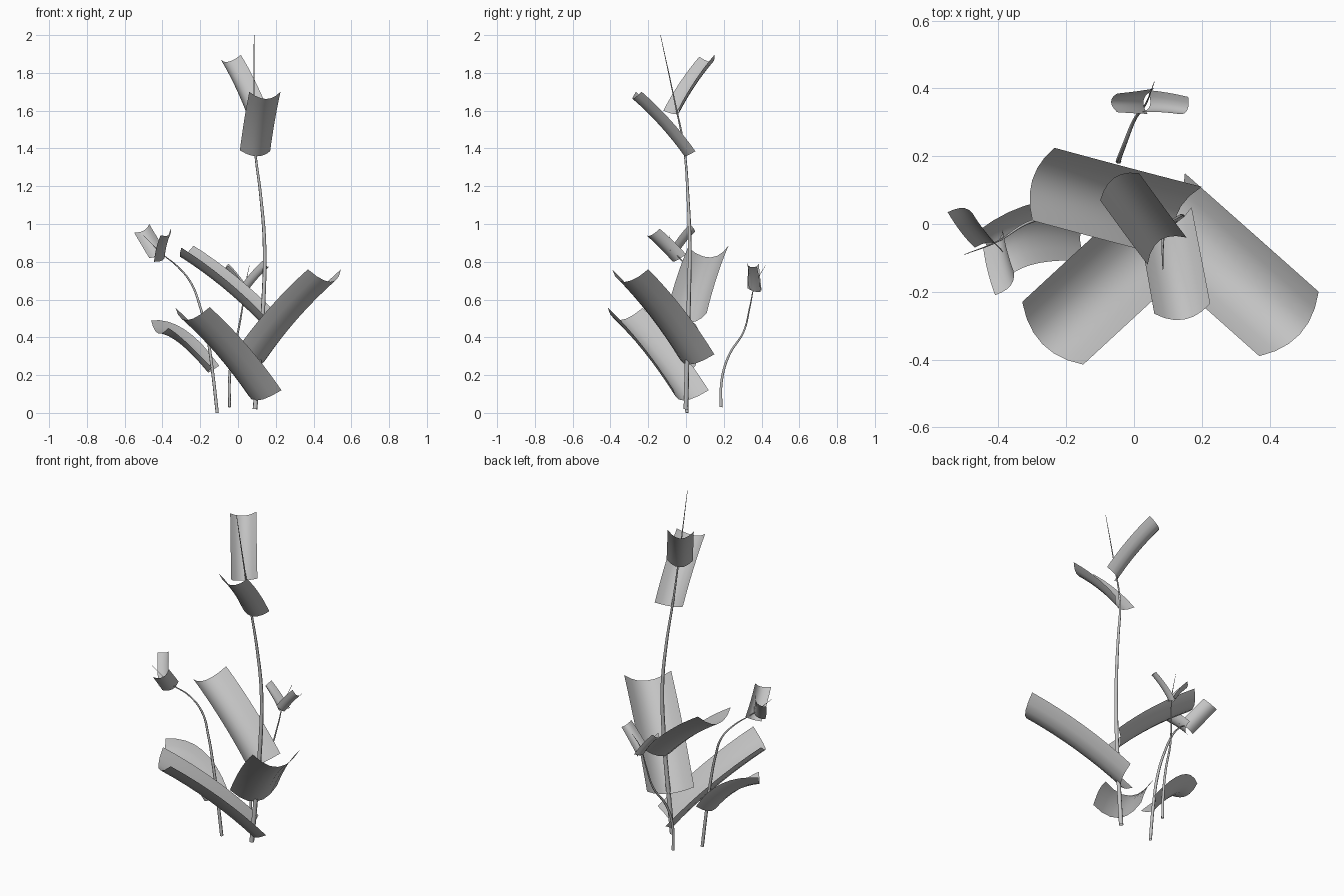
import bpy, bmesh
from mathutils import Vector as V

if "Cube" in bpy.data.objects:
    bpy.data.objects.remove(bpy.data.objects["Cube"])

grey = bpy.data.materials.new("plain_grey")
grey.diffuse_color = (0.55, 0.55, 0.55, 1)
grey.use_nodes = True
grey.node_tree.nodes["Principled BSDF"].inputs["Base Color"].default_value = grey.diffuse_color


def stem(name, pts, r0):
    """Tapering tube through the points, thinning to the tip."""
    cu = bpy.data.curves.new(name, "CURVE")
    cu.dimensions = "3D"
    cu.bevel_depth, cu.bevel_resolution, cu.resolution_u = r0, 1, 6
    sp = cu.splines.new("BEZIER")
    sp.bezier_points.add(len(pts) - 1)
    for i, (bp, p) in enumerate(zip(sp.bezier_points, pts)):
        bp.co = p
        bp.handle_left_type = bp.handle_right_type = "AUTO"
        bp.radius = 1 - 0.9 * (i / (len(pts) - 1)) ** 1.5
    ob = bpy.data.objects.new(name, cu)
    cu.materials.append(grey)
    bpy.context.collection.objects.link(ob)


def leaf(name, rows, depth, bend=0.03, nu=6, nv=8):
    """Trough-shaped sheet; rows are (left, right) edge points from base to tip."""
    rows = [(V(a), V(b)) for a, b in rows]
    if len(rows) == 2:                       # gentle upward arch halfway
        (a, b), (c, d) = rows
        ax = (c + d - a - b) / 2
        up = ax.cross(b - a).normalized()
        up *= -1 if up.z < 0 else 1
        rows.insert(1, tuple((p + q) / 2 + up * bend * ax.length for p, q in ((a, c), (b, d))))

    def edge(k, t):                          # quadratic through the three rows
        p, m, q = (r[k] for r in rows)
        return p * (1 - t) * (1 - 2 * t) + m * 4 * t * (1 - t) + q * t * (2 * t - 1)

    bm = bmesh.new()
    grid = []
    for j in range(nv + 1):
        t = j / nv
        l, r = edge(0, t), edge(1, t)
        ax = edge(0, t + .01) + edge(1, t + .01) - edge(0, t - .01) - edge(1, t - .01)
        down = ax.cross(r - l).normalized()
        down *= -1 if down.z > 0 else 1
        grid.append([bm.verts.new(l.lerp(r, i / nu) + down * depth * (1 - (2 * i / nu - 1) ** 2))
                     for i in range(nu + 1)])
    for a, b in zip(grid, grid[1:]):
        for i in range(nu):
            bm.faces.new((a[i], a[i + 1], b[i + 1], b[i])).smooth = True
    bm.normal_update()
    if sum(f.normal.z for f in bm.faces) < 0:
        bmesh.ops.reverse_faces(bm, faces=bm.faces[:])
    me = bpy.data.meshes.new(name)
    bm.to_mesh(me)
    bm.free()
    me.materials.append(grey)
    bpy.context.collection.objects.link(bpy.data.objects.new(name, me))


# stems
stem("main_stem", [(.09, 0, .02), (.11, .005, .25), (.135, .015, .6), (.14, .02, .9),
                   (.12, .01, 1.15), (.09, -.01, 1.4), (.085, -.06, 1.65), (.085, -.135, 2)], .013)
stem("left_stem", [(-.11, .005, 0), (-.135, 0, .22), (-.165, 0, .42), (-.2, .01, .56),
                   (-.25, .02, .69), (-.32, 0, .775), (-.4, -.05, .84), (-.5, -.09, .94)], .009)
stem("back_stem", [(-.045, .185, .03), (-.045, .19, .18), (-.03, .23, .31), (0, .305, .43),
                   (.025, .34, .57), (.04, .365, .68), (.06, .42, .78)], .008)

# large lower leaves
leaf("right_leaf", [((-.025, -.04, .31), (.15, .15, .31)), ((.37, -.39, .76), (.545, -.2, .76))], .08)
leaf("front_leaf", [((.05, .12, .12), (.23, -.065, .12)), ((-.33, -.23, .555), (-.15, -.415, .56))], .08)
leaf("upper_left_leaf", [((.135, -.105, .52), (.2, .11, .53)), ((-.3, .01, .875), (-.235, .225, .885))], .067)
leaf("drooping_leaf", [((-.1, .05, .25), (-.14, -.11, .24)), ((-.28, .065, .44), (-.28, -.115, .38)),
                       ((-.46, -.02, .49), (-.37, -.155, .45))], .05)

# leaves at the top of the main stem
leaf("top_front_leaf", [((.01, .015, 1.39), (.17, .05, 1.385)), ((.06, -.265, 1.7), (.225, -.235, 1.7))], .05)
leaf("top_back_leaf", [((.04, -.12, 1.6), (.155, -.04, 1.61)), ((-.1, .07, 1.885), (.015, .15, 1.895))], .045)

# small leaves on the left stem
leaf("left_tip_front_leaf", [((-.445, -.07, .8), (-.39, 0, .84)), ((-.41, -.21, .94), (-.355, -.14, .975))], .025)
leaf("left_tip_back_leaf", [((-.47, -.07, .82), (-.385, -.085, .86)), ((-.55, .035, .955), (-.47, .02, 1))], .025)

# small leaves on the back stem
leaf("back_tip_left_leaf", [((.04, .325, .66), (.06, .4, .65)), ((-.05, .33, .78), (-.05, .385, .79))], .025)
leaf("back_tip_right_leaf", [((.02, .33, .68), (.04, .395, .64)), ((.13, .325, .805), (.16, .375, .775))], .025)
